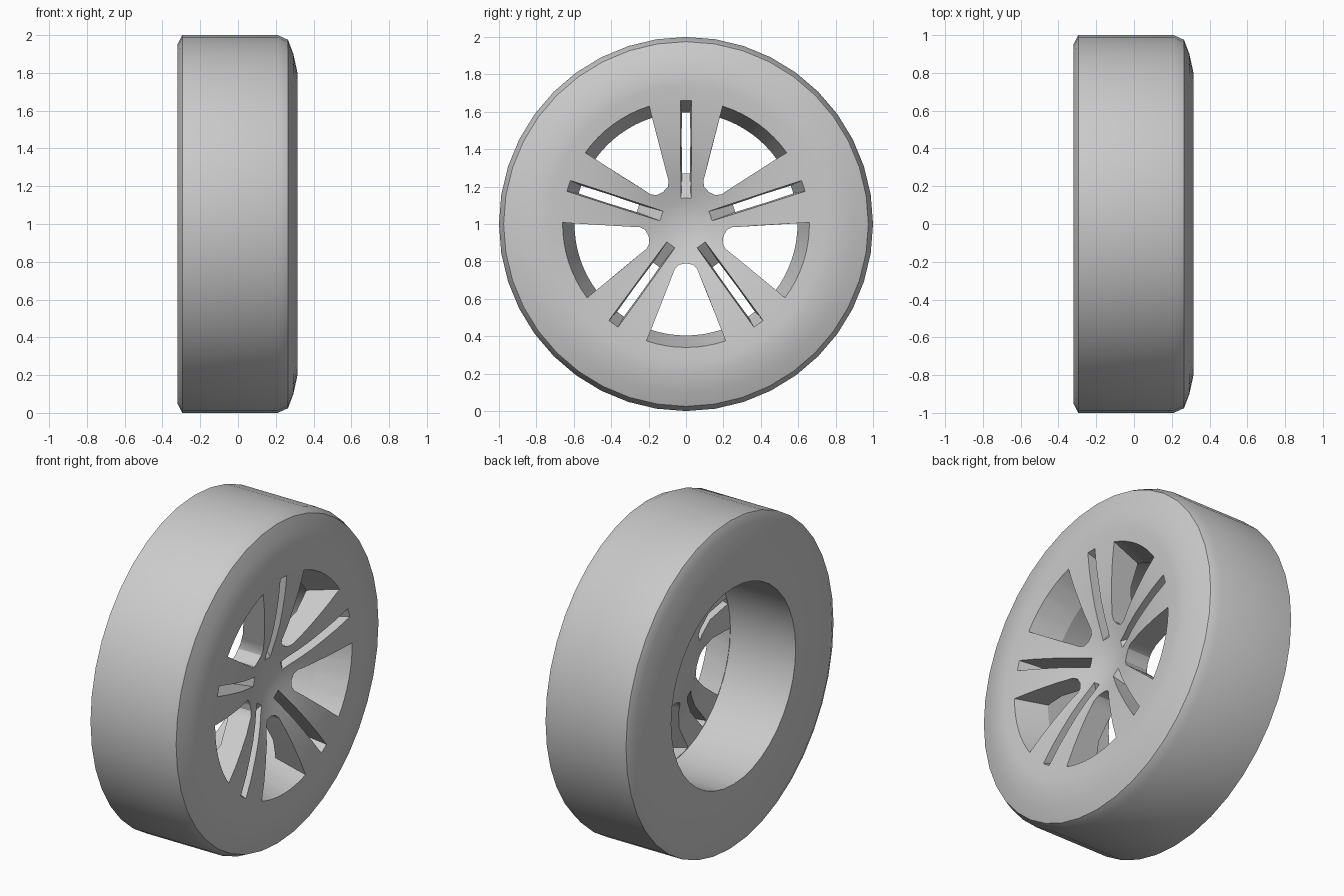
import bpy, bmesh
from math import sin, cos, pi, radians

if "Cube" in bpy.data.objects:
    bpy.data.objects.remove(bpy.data.objects["Cube"])

SEG = 40
AXLE_Z = 1.0


def new_object(name, bm):
    bmesh.ops.recalc_face_normals(bm, faces=bm.faces)
    mesh = bpy.data.meshes.new(name)
    bm.to_mesh(mesh)
    bm.free()
    ob = bpy.data.objects.new(name, mesh)
    bpy.context.collection.objects.link(ob)
    return ob


def lathe(name, profile):
    """Revolve (x, radius) points about the axle; both ends lie on the axle."""
    bm = bmesh.new()
    rings = []
    for x, r in profile:
        if r == 0:
            rings.append([bm.verts.new((x, 0, AXLE_Z))] * SEG)
        else:
            rings.append([bm.verts.new((x, r * sin(2 * pi * i / SEG),
                                        AXLE_Z + r * cos(2 * pi * i / SEG)))
                          for i in range(SEG)])
    for a, b in zip(rings, rings[1:]):
        for i in range(SEG):
            j = (i + 1) % SEG
            quad = list(dict.fromkeys((a[i], a[j], b[j], b[i])))
            bm.faces.new(quad)
    return new_object(name, bm)


def loft(bm, sections, angle):
    """Closed loft through (x, [(radial, across), ...]) turned about the axle."""
    rings = []
    for x, loop in sections:
        rings.append([bm.verts.new((x, u * sin(angle) + v * cos(angle),
                                    AXLE_Z + u * cos(angle) - v * sin(angle)))
                      for u, v in loop])
    n = len(rings[0])
    for a, b in zip(rings, rings[1:]):
        for i in range(n):
            j = (i + 1) % n
            bm.faces.new((a[i], a[j], b[j], b[i]))
    bm.faces.new(rings[0])
    bm.faces.new(rings[-1])


def outer_radius(x):
    # openings flare from the barrel out to the front face
    return 0.596 + 0.34 * (x - 0.12)


def window_loop(x):
    r = outer_radius(x)
    half = radians(18.7)
    arc = [(r * cos(half * k / 4), r * sin(half * k / 4)) for k in range(-4, 5)]
    side = [(0.28, 0.075), (0.24, 0.06), (0.218, 0.038)]
    return arc + side + [(0.21, 0)] + [(u, -v) for u, v in reversed(side)]


def slot_loop(x, inner, w):
    r = outer_radius(x)
    return [(inner, -w), (r, -w), (r, w), (inner, w)]


# tyre, barrel and dished face in one profile
wheel = lathe("wheel", [
    (0.18, 0), (0.183, 0.06), (0.195, 0.12), (0.215, 0.19), (0.238, 0.26),
    (0.262, 0.35), (0.281, 0.45), (0.297, 0.55), (0.308, 0.66), (0.314, 0.74),
    (0.315, 0.80), (0.293, 0.90), (0.265, 0.975), (0.21, 1.0),
    (-0.295, 1.0), (-0.32, 0.95), (-0.32, 0.60),
    (0.12, 0.60), (0.14, 0.45), (0.11, 0.32), (0.07, 0.22), (0.06, 0)])

# five windows between spokes and five slots splitting the spokes
bm = bmesh.new()
for k in range(5):
    a = 2 * pi * k / 5
    loft(bm, [(x, window_loop(x)) for x in (0.4, 0.0)], a + pi / 5)
    loft(bm, [(0.4, slot_loop(0.4, 0.125, 0.033)),
              (0.21, slot_loop(0.21, 0.125, 0.027)),
              (0.10, slot_loop(0.10, 0.27, 0.021)),
              (0.0, slot_loop(0.0, 0.27, 0.021))], a)
cutter = new_object("opening_cutter", bm)
cutter.hide_render = True

mod = wheel.modifiers.new("openings", 'BOOLEAN')
mod.operation = 'DIFFERENCE'
mod.solver = 'EXACT'
mod.object = cutter
bpy.ops.object.select_all(action='DESELECT')
wheel.select_set(True)
bpy.context.view_layer.objects.active = wheel
bpy.ops.object.modifier_apply(modifier=mod.name)
bpy.data.objects.remove(cutter)
bpy.ops.object.shade_smooth_by_angle(angle=radians(32))
